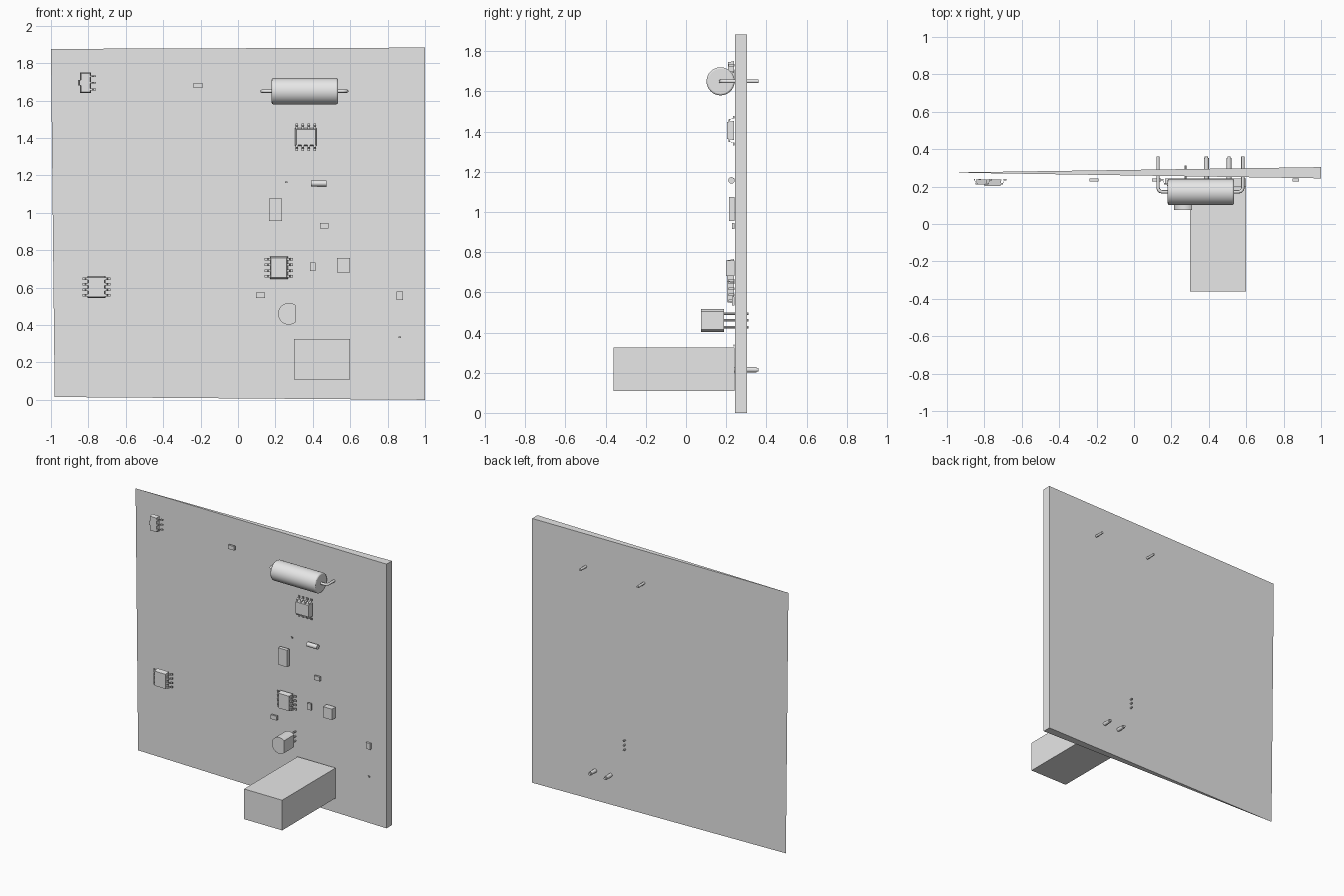
import bpy, bmesh, math
from mathutils import Vector, Matrix

if "Cube" in bpy.data.objects:
    bpy.data.objects.remove(bpy.data.objects["Cube"], do_unlink=True)

grey = bpy.data.materials.new("light grey")
grey.use_nodes = True
COLOUR = (0.8, 0.8, 0.8, 1)
grey.diffuse_color = COLOUR
grey.node_tree.nodes["Principled BSDF"].inputs["Base Color"].default_value = COLOUR

MOUNT = 0.242  # plane the parts sit on


def finish(name, bm, smooth=False):
    bmesh.ops.recalc_face_normals(bm, faces=bm.faces)
    mesh = bpy.data.meshes.new(name)
    bm.to_mesh(mesh)
    bm.free()
    ob = bpy.data.objects.new(name, mesh)
    bpy.context.collection.objects.link(ob)
    mesh.materials.append(grey)
    if smooth:
        bpy.ops.object.select_all(action="DESELECT")
        ob.select_set(True)
        bpy.context.view_layer.objects.active = ob
        bpy.ops.object.shade_smooth_by_angle(angle=math.radians(40))
    return ob


def add_block(bm, x, z, w, h, front, back=MOUNT, taper=0.0):
    """Block centred on x, z; the front face may be smaller than the back."""
    made = bmesh.ops.create_cube(bm, size=1)["verts"]
    for v in made:
        is_front = v.co.y < 0
        inset = taper if is_front else 0
        v.co = (x + v.co.x * (w - 2 * inset), front if is_front else back,
                z + v.co.z * (h - 2 * inset))


def block(name, *args, **kw):
    bm = bmesh.new()
    add_block(bm, *args, **kw)
    return finish(name, bm)


def add_rod(bm, radius, start, end, sides=16):
    start, end = Vector(start), Vector(end)
    axis = end - start
    turn = axis.to_track_quat("Z", "Y").to_matrix().to_4x4()
    bmesh.ops.create_cone(bm, cap_ends=True, segments=sides, radius1=radius, radius2=radius,
                          depth=axis.length, matrix=Matrix.Translation((start + end) / 2) @ turn)


def add_gull_lead(bm, base, out, width):
    """Bent flat lead running from the body side down to the mounting plane."""
    out = Vector(out)
    side = Vector((out.z, 0, out.x)).normalized() * width / 2
    reach = out.length
    n = out.normalized()
    path = [(-0.005, 0.215), (0.3 * reach, 0.215), (0.5 * reach, 0.237), (reach, 0.237)]
    rings = []
    for d, y in path:
        p = Vector((base[0], y, base[1])) + n * d
        rings.append([bm.verts.new(p + s * side + Vector((0, t, 0)))
                      for s, t in ((-1, -0.004), (1, -0.004), (1, 0.004), (-1, 0.004))])
    for a, b in zip(rings, rings[1:]):
        for i in range(4):
            j = (i + 1) % 4
            bm.faces.new((a[i], a[j], b[j], b[i]))
    bm.faces.new(rings[0])
    bm.faces.new(rings[-1])


def chip(name, x, z, w, h, pitch, reach, upright):
    """Eight-lead chip; upright puts the leads on the top and bottom."""
    block(name + "_body", x, z, w, h, 0.203, 0.238, taper=0.006)
    bm = bmesh.new()
    for s in (-1, 1):
        for i in range(4):
            along = (i - 1.5) * pitch
            if upright:
                add_gull_lead(bm, (x + along, z + s * h / 2), (0, 0, s * reach), 0.013)
            else:
                add_gull_lead(bm, (x + s * w / 2, z + along), (s * reach, 0, 0), 0.013)
    finish(name + "_leads", bm)


# Wedge-shaped board, thinning to an edge on its right
bm = bmesh.new()
low = [bm.verts.new(p) for p in ((-0.98, 0.275, 0.015), (1, 0.244, 0), (1, 0.304, 0))]
top = [bm.verts.new(p) for p in ((-1, 0.275, 1.876), (1, 0.244, 1.883), (1, 0.304, 1.883))]
bm.faces.new(low)
bm.faces.new(top)
for i in range(3):
    j = (i + 1) % 3
    bm.faces.new((low[i], low[j], top[j], top[i]))
finish("board", bm)

# Large block with two pins through the board
block("large_block", 0.45, 0.217, 0.30, 0.215, -0.36)
bm = bmesh.new()
for x in (0.387, 0.508):
    add_rod(bm, 0.013, (x, 0.22, 0.215), (x, 0.352, 0.215))
    add_rod(bm, 0.009, (x, 0.35, 0.215), (x, 0.362, 0.215))
finish("block_pins", bm, True)

# Axial cylinder with rounded rims and bent wire leads
bm = bmesh.new()
add_rod(bm, 0.07, (0.18, 0.172, 1.65), (0.535, 0.172, 1.65), 32)
body = finish("axial_body", bm, True)
bevel = body.modifiers.new("rim", "BEVEL")
bevel.width = 0.008
bevel.segments = 2
for s, name in ((-1, "axial_lead_right"), (1, "axial_lead_left")):
    curve = bpy.data.curves.new(name, "CURVE")
    curve.dimensions = "3D"
    curve.bevel_depth = 0.009
    curve.bevel_resolution = 2
    curve.use_fill_caps = True
    spline = curve.splines.new("POLY")
    path = [(0.16, 0.172), (0.205, 0.172)]
    path += [(0.205 + 0.022 * math.sin(a), 0.194 - 0.022 * math.cos(a))
             for a in (math.pi / 6, math.pi / 3, math.pi / 2)] + [(0.227, 0.362)]
    spline.points.add(len(path) - 1)
    for pt, (d, y) in zip(spline.points, path):
        pt.co = (0.355 + s * d, y, 1.65, 1)
    curve.materials.append(grey)
    bpy.context.collection.objects.link(bpy.data.objects.new(name, curve))

# Eight-lead chips
chip("upper_chip", 0.363, 1.405, 0.115, 0.095, 0.032, 0.026, True)
chip("middle_chip", 0.218, 0.706, 0.096, 0.118, 0.03, 0.027, False)
chip("right_chip", -0.757, 0.603, 0.096, 0.116, 0.03, 0.026, False)

# Small four-lead package in the upper right corner
block("corner_chip_body", -0.815, 1.695, 0.058, 0.11, 0.21, 0.238, taper=0.005)
bm = bmesh.new()
for z in (1.66, 1.695, 1.73):
    add_gull_lead(bm, (-0.786, z), (0.028, 0, 0), 0.01)
add_gull_lead(bm, (-0.844, 1.695), (-0.012, 0, 0), 0.03)
finish("corner_chip_leads", bm)

# Round transistor with one flat side and three pins
bm = bmesh.new()
cut = math.acos(0.038 / 0.058)
ring = []
for i in range(25):
    a = cut + (2 * math.pi - 2 * cut) * i / 24
    ring.append(bm.verts.new((0.272 + 0.058 * math.cos(a), 0.075, 0.46 + 0.058 * math.sin(a))))
face = bm.faces.new(ring)
ext = bmesh.ops.extrude_face_region(bm, geom=[face])["geom"]
bmesh.ops.translate(bm, vec=(0, 0.115, 0), verts=[v for v in ext if isinstance(v, bmesh.types.BMVert)])
if not face.is_valid or len(bm.faces) < 27:
    bm.faces.new(ring)
finish("transistor_body", bm, True)
bm = bmesh.new()
for z in (0.427, 0.46, 0.493):
    add_rod(bm, 0.006, (0.275, 0.18, z), (0.275, 0.312, z), 8)
finish("transistor_pins", bm, True)

# Small round-bodied part
bm = bmesh.new()
add_rod(bm, 0.016, (0.39, 0.226, 1.157), (0.472, 0.226, 1.157), 20)
finish("small_cylinder", bm, True)

# Flat surface parts: name, x, z, width, height, front
for spec in (
    ("tall_flat_part", 0.2, 1.015, 0.07, 0.12, 0.215),
    ("square_part", 0.565, 0.72, 0.07, 0.078, 0.2),
    ("flat_part_upper", 0.462, 0.93, 0.045, 0.03, 0.228),
    ("flat_part_middle", 0.4, 0.712, 0.03, 0.045, 0.228),
    ("flat_part_lower", 0.121, 0.56, 0.047, 0.03, 0.228),
    ("flat_part_edge", 0.865, 0.556, 0.034, 0.044, 0.228),
    ("flat_part_top", -0.215, 1.681, 0.048, 0.028, 0.228),
    ("tiny_part_upper", 0.257, 1.163, 0.014, 0.009, 0.237),
    ("tiny_part_lower", 0.865, 0.335, 0.014, 0.009, 0.237),
):
    block(*spec)
